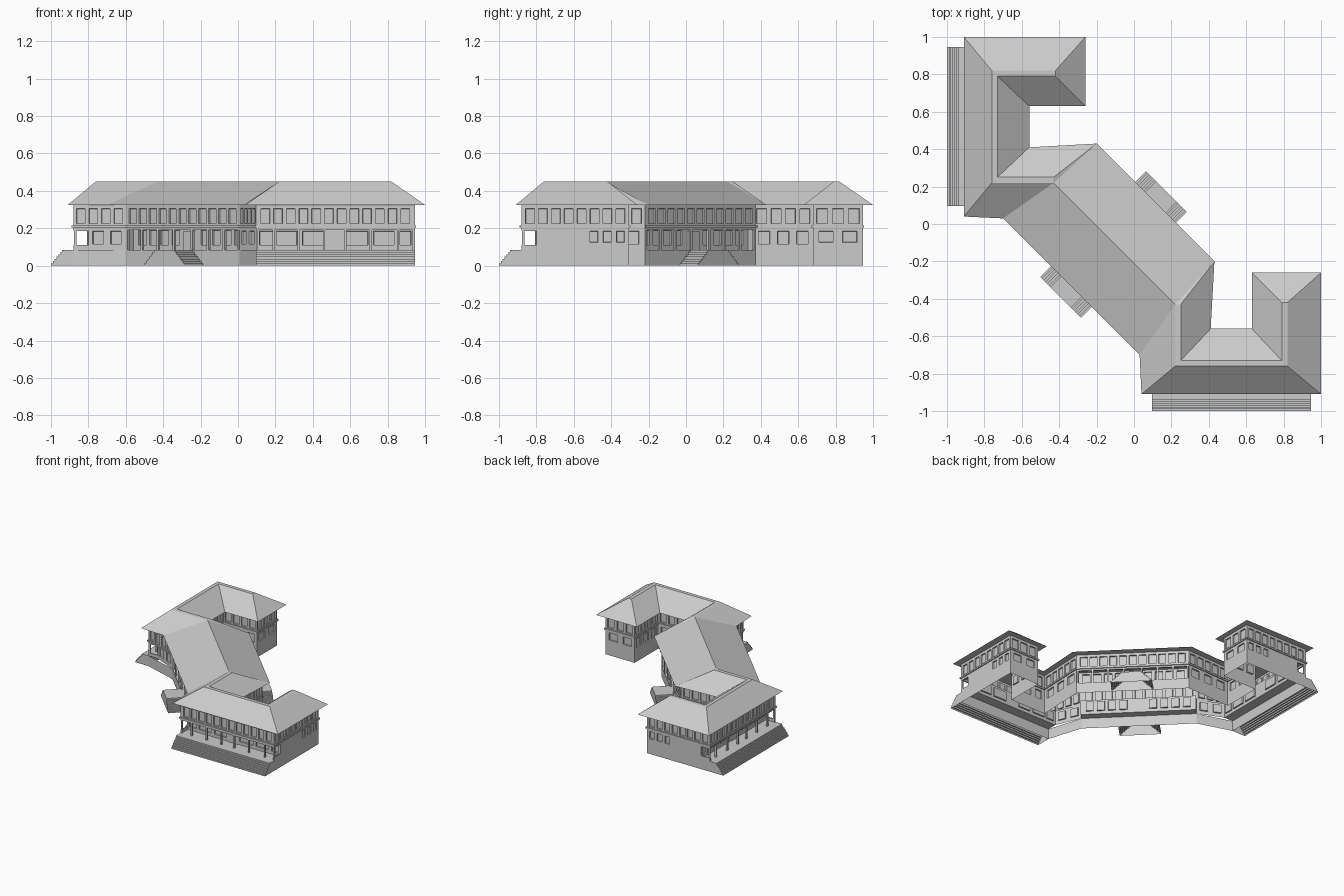
import bpy, bmesh
from mathutils import Vector

cube = bpy.data.objects.get("Cube")
if cube:
    bpy.data.objects.remove(cube, do_unlink=True)

grey = bpy.data.materials.new("plain grey")
grey.use_nodes = True
grey.diffuse_color = (0.6, 0.6, 0.6, 1)
grey.node_tree.nodes["Principled BSDF"].inputs["Base Color"].default_value = (0.6, 0.6, 0.6, 1)

PLINTH, CEIL, UPPER, EAVE, RIDGE = 0.085, 0.205, 0.215, 0.325, 0.45
UP = Vector((0, 0, 1))


def diag(u, v):
    """Point in the diagonal frame of the main block: u along it, v to its back."""
    return Vector((u + v, v - u)) / 2 ** 0.5


def at(p, z):
    return Vector((p[0], p[1], z))


def face(bm, pts):
    return bm.faces.new([bm.verts.new(p) for p in pts])


def emit(bm, name):
    me = bpy.data.meshes.new(name)
    bm.to_mesh(me)
    me.materials.append(grey)
    bpy.context.collection.objects.link(bpy.data.objects.new(name, me))


def finish(bm, name, twin=False):
    """Make the object; a twin is its reflection across the diagonal."""
    emit(bm, "left_" + name if twin else name)
    if twin:
        for v in bm.verts:
            v.co.x, v.co.y = v.co.y, v.co.x
        bmesh.ops.reverse_faces(bm, faces=bm.faces)
        emit(bm, "right_" + name)
    bm.free()


def even(n, fill=0.7, a=0.02, b=0.98):
    """n evenly spaced window spans between fractions a and b."""
    step = (b - a) / n
    return [(a + step * (i + 0.5 - fill / 2), a + step * (i + 0.5 + fill / 2)) for i in range(n)]


def wall(bm, p, q, z0, z1, spans=(), sill=0.02, head=0.02):
    """Wall from p to q, outside on the right, with recessed windows."""
    p, q = Vector(p), Vector(q)
    cols = [0.0] + [f for s in spans for f in s] + [1.0]
    rows = [z0, z0 + sill, z1 - head, z1] if spans else [z0, z1]
    grid = [[bm.verts.new(at(p.lerp(q, f), z)) for z in rows] for f in cols]
    panes = []
    for i in range(len(cols) - 1):
        for j in range(len(rows) - 1):
            f = bm.faces.new((grid[i][j], grid[i + 1][j], grid[i + 1][j + 1], grid[i][j + 1]))
            if i % 2 and j == 1:
                panes.append(f)
    if panes:
        bm.normal_update()
        bmesh.ops.inset_individual(bm, faces=panes, thickness=0.002, depth=-0.01)


def prism(bm, pts, offset, open_last=False):
    """Sweep a polygon along offset; the closing edge may stay open."""
    a = [bm.verts.new(p) for p in pts]
    b = [bm.verts.new(Vector(p) + offset) for p in pts]
    new = [bm.faces.new(a[::-1]), bm.faces.new(b)]
    n = len(a)
    for i in range(n - 1 if open_last else n):
        k = (i + 1) % n
        new.append(bm.faces.new((a[i], a[k], b[k], b[i])))
    bmesh.ops.recalc_face_normals(bm, faces=new)


def bar(bm, p, q, z0, z1, out, back=0.0):
    """Box along p-q reaching out to the right and back to the left."""
    p, q = Vector(p), Vector(q)
    d = (q - p).normalized()
    n = Vector((d.y, -d.x))
    pts = [p + n * out - d * out, q + n * out + d * out, q - n * back, p - n * back]
    prism(bm, [at(c, z0) for c in pts], UP * (z1 - z0))


def climb(run, n=7):
    """Stair profile: (distance, height) pairs from the ground to the plinth."""
    pts = []
    for i in range(n):
        pts += [(run * i / n, PLINTH * i / n), (run * i / n, PLINTH * (i + 1) / n)]
    return pts + [(run, PLINTH)]


# Wing outline, counter-clockwise from the front corner of the main block
h, g = diag(0.431, -0.42), diag(0.42, 0.11)
a, b, c = (0.095, -0.88), (0.945, -0.88), (0.945, -0.305)
d, e, f = (0.68, -0.305), (0.68, -0.61), (0.36, -0.61)
outline = [h, a, b, c, d, e, f, g]
a2, b2 = (0.095, -0.80), (0.945, -0.80)

# Wing upper storey
bm = bmesh.new()
for (p, q), n in zip(zip(outline, outline[1:]), (4, 12, 8, 3, 4, 4, 5)):
    wall(bm, p, q, UPPER - 0.01, EAVE, even(n))
finish(bm, "wing_upper_walls", True)

# Wing plinth
bm = bmesh.new()
for p, q in zip(outline, outline[1:]):
    wall(bm, p, q, 0, PLINTH)
finish(bm, "wing_plinth", True)

# Wing ground storey, set back behind the veranda
bm = bmesh.new()
wall(bm, h, a2, PLINTH, CEIL, even(2, 0.6), 0.03)
wall(bm, a2, b2, PLINTH, CEIL, [(x / 0.85, y / 0.85) for x, y in (
    (0.02, 0.09), (0.11, 0.22), (0.25, 0.36), (0.48, 0.6), (0.63, 0.74), (0.77, 0.83))], 0.025)
wall(bm, b2, c, PLINTH, CEIL, even(3, 0.6, 0.55), 0.04)
wall(bm, c, d, PLINTH, CEIL, even(2, 0.6), 0.04)
wall(bm, d, e, PLINTH, CEIL, even(3, 0.6), 0.03)
wall(bm, e, f, PLINTH, CEIL, even(3, 0.6), 0.03)
wall(bm, f, g, PLINTH, CEIL, even(3, 0.6), 0.03)
finish(bm, "wing_ground_walls", True)

# Wing veranda: floor, ceiling, end sills and beams, pillars, door
bm = bmesh.new()
face(bm, [at(p, PLINTH) for p in (a, b, b2, a2)])
face(bm, [at(p, CEIL) for p in (a2, b2, b, a)])
for x in (0.095, 0.935):
    for z0, z1 in ((PLINTH, 0.11), (0.185, CEIL)):
        prism(bm, [(x, -0.88, z0), (x + 0.01, -0.88, z0), (x + 0.01, -0.8, z0), (x, -0.8, z0)],
              UP * (z1 - z0))
bar(bm, a, b, 0.19, CEIL, 0, 0.012)
for x in (0.101, 0.19, 0.325, 0.46, 0.575, 0.71, 0.855, 0.939):
    bar(bm, (x - 0.006, -0.878), (x + 0.006, -0.878), PLINTH, CEIL, 0, 0.014)
bar(bm, (0.475, -0.8), (0.56, -0.8), PLINTH, 0.185, 0.006)
finish(bm, "wing_veranda", True)

# Broad wing stairs with a landing
bm = bmesh.new()
prof = climb(0.07) + [(0.12, PLINTH), (0.12, 0)]
prism(bm, [(0.095, -1 + t, z) for t, z in prof], Vector((0.85, 0, 0)), True)
finish(bm, "wing_stairs", True)

# Thin ledge between the storeys of the wings
bm = bmesh.new()
for p, q in zip(outline, outline[1:]):
    bar(bm, p, q, CEIL - 0.002, UPPER, 0.008)
finish(bm, "wing_ledge", True)

# Main block: both long sides, each with its own veranda
for side, s, v, w, u in (("front", 1, -0.42, -0.36, 0.431), ("back", -1, 0.11, 0.05, 0.42)):
    p, q = diag(-u * s, v), diag(u * s, v)
    p2, q2 = diag(-u * s, w), diag(u * s, w)

    bm = bmesh.new()
    wall(bm, p, q, UPPER - 0.01, EAVE, even(11, 0.74))
    wall(bm, p, q, 0, PLINTH)
    wall(bm, p2, q2, PLINTH, CEIL, even(4, 0.7, 0.03, 0.42) + even(4, 0.7, 0.58, 0.97), 0.025, 0.015)
    wall(bm, p, p2, PLINTH, CEIL)
    wall(bm, q2, q, PLINTH, CEIL)
    face(bm, [at(k, PLINTH) for k in (p, q, q2, p2)])
    face(bm, [at(k, CEIL) for k in (p2, q2, q, p)])
    finish(bm, "main_%s_walls" % side)

    bm = bmesh.new()
    bar(bm, p, q, CEIL - 0.002, UPPER, 0.008)
    bar(bm, p, q, 0.19, CEIL, 0, 0.012)
    for t in (0.01, 0.14, 0.28, 0.42, 0.58, 0.72, 0.86, 0.99):
        m, along = p.lerp(q, t), (q - p).normalized() * 0.007
        bar(bm, m - along, m + along, PLINTH, CEIL, 0, 0.014)
    mid, along = p2.lerp(q2, 0.5), (q2 - p2).normalized() * 0.04
    bar(bm, mid - along, mid + along, PLINTH, 0.185, 0.006)
    finish(bm, "main_%s_pillars" % side)

    # Double stair rising along the wall from both ends to a landing
    bm = bmesh.new()
    rise = climb(0.09)
    prof = [(t - 0.155, z) for t, z in rise] + [(0.155 - t, z) for t, z in reversed(rise)]
    reach = v - s * 0.135
    prism(bm, [at(diag(t, reach), z) for t, z in prof], at(diag(0, v - reach), 0), True)
    finish(bm, "main_%s_stairs" % side)

# Hipped roof with a narrow flat ridge over the wings and a plain ridge over the main block
eaves = [(0.03, -0.70), (0.04, -0.91), (1, -0.91), (1, -0.26),
         (0.63, -0.26), (0.63, -0.56), (0.41, -0.56), (0.43, -0.20)]
tops = [(0.22, -0.43), (0.22, -0.76), (0.82, -0.76), (0.82, -0.42),
        (0.79, -0.42), (0.79, -0.73), (0.25, -0.73), (0.25, -0.43)]
bm = bmesh.new()
E, T, E2, T2 = ([bm.verts.new(at(k, z)) for k in pts] for pts, z in (
    (eaves, EAVE), (tops, RIDGE),
    ([k[::-1] for k in eaves], EAVE), ([k[::-1] for k in tops], RIDGE)))
for e_, t_ in ((E, T), (E2, T2)):
    for i in range(7):
        bm.faces.new((e_[i], e_[i + 1], t_[i + 1], t_[i]))
    for i in range(3):
        bm.faces.new((t_[i], t_[i + 1], t_[6 - i], t_[7 - i]))
    bm.faces.new((e_[7], t_[0], t_[7]))
bm.faces.new((E2[0], E[0], T[0], T2[0]))
bm.faces.new((E[7], E2[7], T2[0], T[0]))
bm.faces.new(E[::-1] + E2)
bmesh.ops.recalc_face_normals(bm, faces=bm.faces)
finish(bm, "roof")
